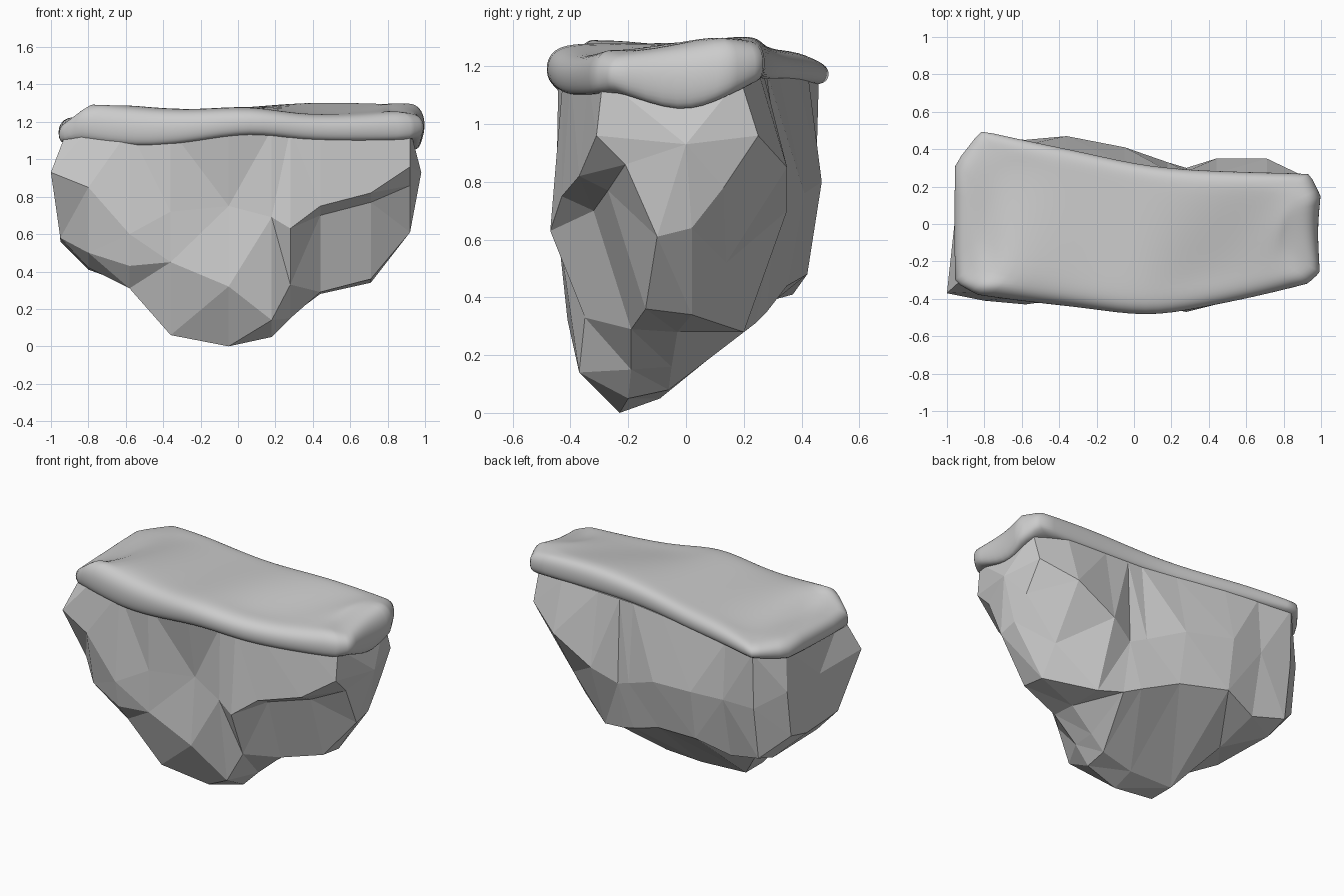
import bpy, bmesh


def finish(name, bm):
    bmesh.ops.recalc_face_normals(bm, faces=bm.faces)
    mesh = bpy.data.meshes.new(name)
    bm.to_mesh(mesh)
    bm.free()
    ob = bpy.data.objects.new(name, mesh)
    bpy.context.collection.objects.link(ob)
    return ob


def bridge(bm, a, b):
    for i in range(len(a)):
        j = (i + 1) % len(a)
        bm.faces.new((a[i], a[j], b[j], b[i]))


def interp(pts, x):
    for (x0, y0), (x1, y1) in zip(pts, pts[1:]):
        if x <= x1:
            return y0 + (y1 - y0) * max(0, x - x0) / (x1 - x0)
    return pts[-1][1]


# Rock body: cross-sections along x, each (y, z) running front, under, back
FRONT_TOP = [(-0.95, -0.29), (-0.8, -0.36), (0.07, -0.46), (0.5, -0.39), (0.95, -0.28)]
BACK_TOP = [(-0.95, 0.29), (-0.8, 0.46), (-0.25, 0.37), (0.1, 0.29), (0.85, 0.25), (0.95, 0.16)]
SECTIONS = {
    -0.95: [(-.37, .93), (-.20, .58), (-.08, .57), (.12, .56), (.28, .60), (.32, .90)],
    -0.80: [(-.41, .85), (-.34, .50), (-.20, .42), (.25, .41), (.40, .46), (.45, .80)],
    -0.58: [(-.43, .60), (-.40, .43), (-.30, .31), (.08, .33), (.37, .41), (.45, .80)],
    -0.36: [(-.40, .72), (-.40, .45), (-.27, .06), (-.10, .06), (.42, .48), (.47, .80)],
    -0.05: [(-.37, .75), (-.41, .32), (-.23, .00), (-.09, .05), (.35, .44), (.41, .76)],
    0.18: [(-.45, .69), (-.37, .14), (-.20, .05), (-.06, .08), (.28, .35), (.33, .66)],
    0.28: [(-.47, .63), (-.35, .33), (-.19, .15), (-.05, .16), (.24, .31), (.30, .62)],
    0.44: [(-.43, .75), (-.32, .70), (-.19, .29), (-.03, .28), (.20, .28), (.35, .70)],
    0.71: [(-.37, .82), (-.27, .77), (-.14, .36), (.02, .34), (.14, .52), (.35, .85)],
    0.92: [(-.31, .96), (-.21, .86), (-.10, .61), (.02, .64), (.13, .78), (.25, .96)],
}
bm = bmesh.new()
rings = []
for x, sec in SECTIONS.items():
    pts = [(interp(FRONT_TOP, x), 1.16)] + sec + [(interp(BACK_TOP, x), 1.16)]
    ring = []
    for k, (y, z) in enumerate(pts):
        factor = {0: 0.96, 1: 1.053, 7: 0.97}.get(k, 1) if x == -0.95 else 1
        ring.append(bm.verts.new((x * factor, y, z)))
    rings.append(ring)
for a, b in zip(rings, rings[1:]):
    bridge(bm, a, b)
# Faceted ends, fanned round a slightly bulging point
for ring, tip in ((rings[0], (-0.96, 0.0, 0.9)), (rings[-1], (0.98, 0.0, 0.93))):
    c = bm.verts.new(tip)
    for i in range(len(ring)):
        bm.faces.new((ring[i], ring[(i + 1) % len(ring)], c))
bmesh.ops.triangulate(bm, faces=bm.faces, quad_method='SHORT_EDGE')
finish("rock_body", bm)

# Soft turf cap: outline points (x, y, lower z, upper z)
OUTLINE = [
    (-.96, -.31, 1.07, 1.20), (-.84, -.38, 1.09, 1.29), (-.55, -.42, 1.05, 1.26),
    (-.25, -.45, 1.08, 1.25), (.07, -.50, 1.14, 1.28), (.35, -.45, 1.09, 1.23),
    (.65, -.39, 1.09, 1.23), (.93, -.32, 1.09, 1.25), (.995, -.26, 1.11, 1.24),
    (.98, -.02, 1.01, 1.26), (1.00, .15, 1.08, 1.29), (.94, .27, 1.14, 1.28),
    (.50, .28, 1.15, 1.30), (.09, .30, 1.15, 1.27), (-.25, .38, 1.14, 1.25),
    (-.55, .44, 1.14, 1.25), (-.82, .50, 1.13, 1.22), (-.96, .32, 1.09, 1.22),
]
# (inset, blend between lower and upper z)
LIP = [(0.10, 0.15), (0.03, 0.0), (0.0, 0.28), (0.0, 0.72), (0.04, 1.0), (0.11, 1.08), (0.22, 1.08)]
bm = bmesh.new()
rings = []
for d, t in LIP:
    rings.append([bm.verts.new((x * (1 - d * 0.9), y * (1 - d * 2), lo + (hi - lo) * t))
                  for x, y, lo, hi in OUTLINE])
for a, b in zip(rings, rings[1:]):
    bridge(bm, a, b)
bm.faces.new(rings[0])
# Top surface: strips across from front edge to back edge
top = rings[-1]
n = len(top)
for i in range(n // 2 - 1):
    bm.faces.new((top[i], top[i + 1], top[n - 2 - i], top[n - 1 - i]))
# Crease the vertical corner lines so the plan outline stays angular
crease = bm.edges.layers.float.new("crease_edge")
for i in (0, 1, 7, 8, 10, 11, 16, 17):
    for a, b in zip(rings[1:5], rings[2:6]):
        bm.edges.get((a[i], b[i]))[crease] = 0.6
cap = finish("turf_cap", bm)
sub = cap.modifiers.new("soften", 'SUBSURF')
sub.levels = sub.render_levels = 2
for p in cap.data.polygons:
    p.use_smooth = True
